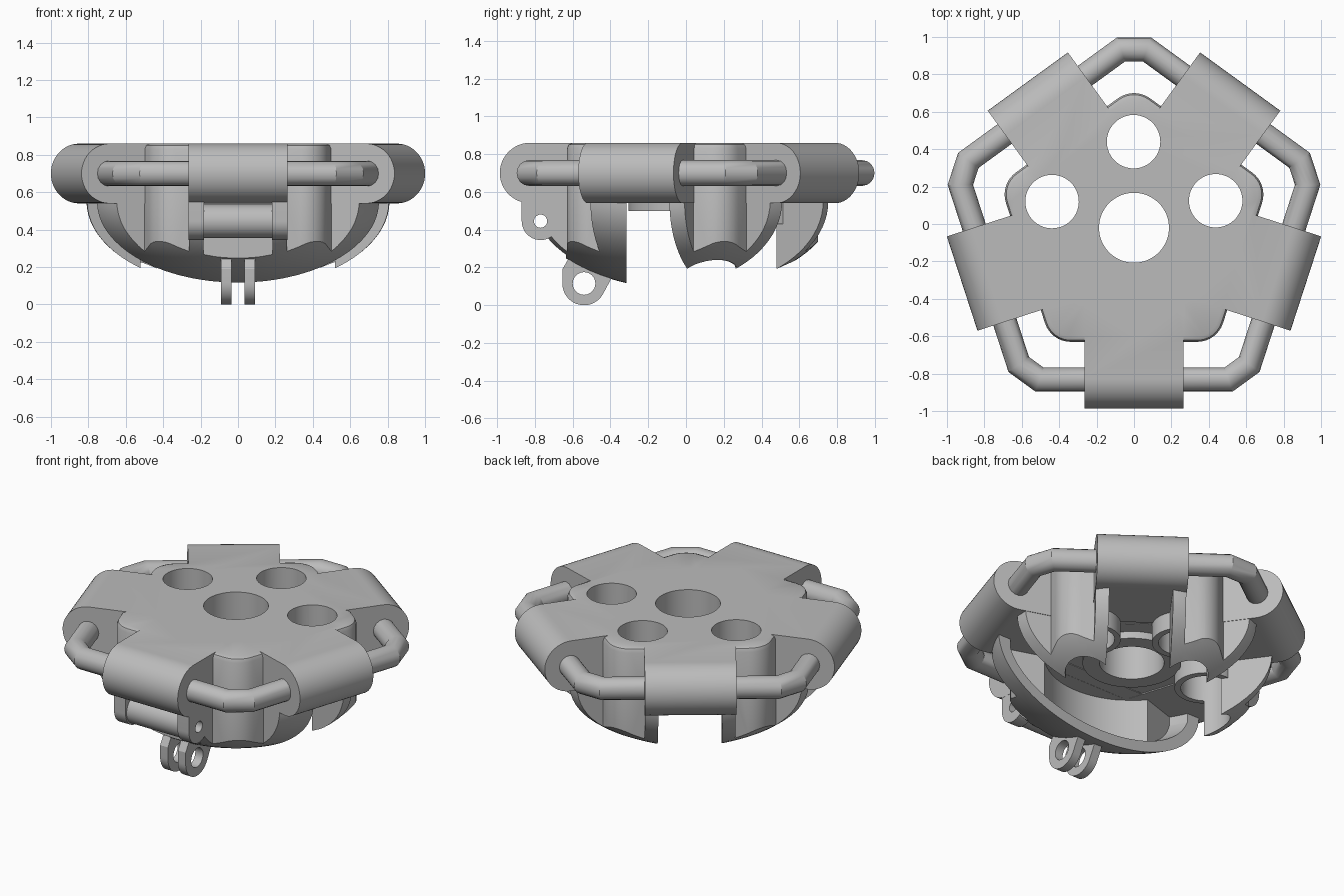
import bpy, bmesh
from math import cos, sin, pi, radians, sqrt
from mathutils import Matrix

if "Cube" in bpy.data.objects:
    bpy.data.objects.remove(bpy.data.objects["Cube"])

grey = bpy.data.materials.new("plain grey")
grey.use_nodes = True
grey.diffuse_color = (0.5, 0.5, 0.5, 1)
grey.node_tree.nodes["Principled BSDF"].inputs["Base Color"].default_value = (0.5, 0.5, 0.5, 1)

CENTRE = Matrix.Translation((0, -0.02, 0))
TOP, PLATE, RIM, AXIS = 0.86, 0.545, 0.55, 0.806
HALF, SLOT = 0.265, 0.185
SHELL_CUT = -0.295
FRONT = -90
SIDES = [-90, -18, 54, 126, 198]
CORNERS = [18, 90, 162]


def frame(angle):
    """Local x points outward, local y across, z up."""
    return CENTRE @ Matrix.Rotation(radians(angle), 4, 'Z')


def loft(name, rings, matrix=CENTRE):
    """Closed solid through equal rings of points."""
    bm = bmesh.new()
    loops = [[bm.verts.new(p) for p in ring] for ring in rings]
    n = len(loops[0])
    for a, b in zip(loops, loops[1:]):
        for i in range(n):
            j = (i + 1) % n
            bm.faces.new((a[i], a[j], b[j], b[i]))
    bm.faces.new(loops[0][::-1])
    bm.faces.new(loops[-1])
    bm.transform(matrix)
    bmesh.ops.recalc_face_normals(bm, faces=bm.faces)
    mesh = bpy.data.meshes.new(name)
    bm.to_mesh(mesh)
    bm.free()
    ob = bpy.data.objects.new(name, mesh)
    bpy.context.collection.objects.link(ob)
    return ob


def solid(name, pts, lo, hi, matrix=CENTRE, across=False):
    """Extrude an outline upward, or sideways when across is set."""
    return loft(name, [[(u, w, v) if across else (u, v, w) for u, v in pts] for w in (lo, hi)], matrix)


def arc(u, v, r, start=0, end=360, steps=48):
    closed = end - start == 360
    return [(u + r * cos(radians(start + (end - start) * k / steps)),
             v + r * sin(radians(start + (end - start) * k / steps)))
            for k in range(steps + (0 if closed else 1))]


def lathe(name, profile):
    return loft(name, [[(x, y, z) for x, y in arc(0, 0, r, steps=96)] for r, z in profile])


def box(u0, u1, v):
    return [(u0, -v), (u1, -v), (u1, v), (u0, v)]


def boolean(ob, tool, how):
    mod = ob.modifiers.new(how, 'BOOLEAN')
    mod.operation, mod.solver, mod.object = how, 'EXACT', tool
    mod.use_hole_tolerant = True
    bpy.context.view_layer.objects.active = ob
    bpy.ops.object.modifier_apply(modifier=mod.name)
    bpy.data.objects.remove(tool)


def add(ob, tool):
    boolean(ob, tool, 'UNION')


def cut(ob, tool):
    boolean(ob, tool, 'DIFFERENCE')


def bowl(a, c, r_max, steps=20):
    """Underside curve of the bowl from the middle outward."""
    radii = [r_max * sin(pi / 2 * (k + 0.4) / (steps + 0.4)) for k in range(steps + 1)]
    return [(r, RIM - c * sqrt(max(0, 1 - (r / a) ** 2))) for r in radii]


def pentagon(inset, z):
    """Rounded pentagon ring, pulled in by the inset."""
    ring = []
    for a in (18, 90, 162, 234, 306):
        u, v = 0.575 * cos(radians(a)), 0.575 * sin(radians(a))
        ring += arc(u, v, 0.145 - inset, a - 36, a + 36, 8)
    return [(x, y, z) for x, y in ring]


# Core: rounded pentagon with a soft top edge and five arms, trimmed to a bowl
body = loft("body", [pentagon(0, 0.02), pentagon(0, 0.83), pentagon(0.009, 0.851), pentagon(0.03, TOP)])
for a in SIDES:
    add(body, solid("arm", box(0.4, 0.9, HALF - 0.003), 0.03, 0.6, frame(a)))
boolean(body, lathe("bowl_trim", bowl(0.81, 0.465, 0.81) + [(0.81, 1)]), 'INTERSECT')

# Hollow front shell, and an opening through the bottom behind it
cut(body, lathe("hollow", bowl(0.74, 0.395, 0.505) + [(0.505, PLATE - 0.004)]))
cut(body, solid("rear_opening", [(x, max(y, SHELL_CUT)) for x, y in arc(0, 0, 0.51, steps=90)], -0.1, PLATE))

# Finger slots; the front shell keeps its thin wall where they meet it
for a in SIDES[1:]:
    shell = solid("shell_guard", [(-2, -2), (2, -2), (2, SHELL_CUT), (-2, SHELL_CUT)], -0.5, 1)
    cut(shell, lathe("shell_inside", bowl(0.74, 0.395, 0.73) + [(0.73, 0.65)]))
    slot = solid("slot", box(0.37, 1.1, SLOT), -0.1, PLATE + 0.002, frame(a))
    cut(slot, shell)
    cut(body, slot)

# Shallow recess at the front
cut(body, solid("recess", box(0.615, 1.1, SLOT), 0.2, PLATE + 0.002, frame(FRONT)))

# Round-nosed knuckle blocks
nose = arc(AXIS, 0.7, 0.16, -90, 90, 24)
for a in SIDES:
    add(body, solid("block", [(0.4, 0.54)] + nose + [(0.4, TOP)], -HALF, HALF, frame(a), True))

# Collars under the plate, then the through holes
add(body, solid("collar", arc(0, 0, 0.285), 0.5, 0.7))
for a in CORNERS:
    add(body, solid("hole_collar", arc(0.457, 0, 0.178), 0.43, 0.7, frame(a)))
cut(body, solid("centre_hole", arc(0, 0, 0.187, steps=64), -0.1, 1))
for a in CORNERS:
    cut(body, solid("hole", arc(0.46, 0, 0.143, steps=44), -0.1, 1, frame(a + 0.3)))

# Front hinge cheeks and roller
cheek = arc(0.75, 0.445, 0.1, -180, 0, 24) + [(0.85, 0.6), (0.65, 0.6)]
for side in (-1, 1):
    lo, hi = sorted((side * (SLOT - 0.002), side * (HALF - 0.001)))
    add(body, solid("cheek", cheek, lo, hi, frame(FRONT), True))
roller = solid("hinge_roller", arc(0.75, 0.445, 0.09), -0.188, 0.188, frame(FRONT), True)
for ob in (body, roller):
    cut(ob, solid("pin_hole", arc(0.75, 0.445, 0.035, steps=24), -0.4, 0.4, frame(FRONT), True))

# Pair of lower bracket lugs
lug = arc(0.52, 0.115, 0.115, -150, 0, 24) + [(0.635, 0.19), (0.6, 0.25), (0.36, 0.17)]
brackets = []
for name, lo, hi in (("right_bracket", -0.09, -0.035), ("left_bracket", 0.035, 0.09)):
    ob = solid(name, lug, lo, hi, frame(FRONT), True)
    cut(ob, solid("bracket_hole", arc(0.52, 0.115, 0.06, steps=32), -0.3, 0.3, frame(FRONT), True))
    brackets.append(ob)

# Rod ring through all blocks, with clipped corners
curve = bpy.data.curves.new("rod_ring", 'CURVE')
curve.dimensions = '3D'
curve.bevel_depth, curve.bevel_resolution = 0.068, 6
path = [frame(a) @ Matrix.Translation((0.812, v, 0.7)) for a in SIDES for v in (-0.505, 0.505)]
line = curve.splines.new('POLY')
line.points.add(len(path) - 1)
for p, m in zip(line.points, path):
    p.co = (*m.translation, 1)
line.use_cyclic_u = True
rods = bpy.data.objects.new("rod_ring", curve)
bpy.context.collection.objects.link(rods)
bpy.ops.object.select_all(action='DESELECT')
rods.select_set(True)
bpy.context.view_layer.objects.active = rods
bpy.ops.object.convert(target='MESH')
rods = bpy.context.view_layer.objects.active

# Colour and shading
for ob in [body, roller, rods] + brackets:
    ob.data.materials.clear()
    ob.data.materials.append(grey)
    bpy.ops.object.select_all(action='DESELECT')
    ob.select_set(True)
    bpy.context.view_layer.objects.active = ob
    bpy.ops.object.shade_smooth_by_angle(angle=radians(30))
